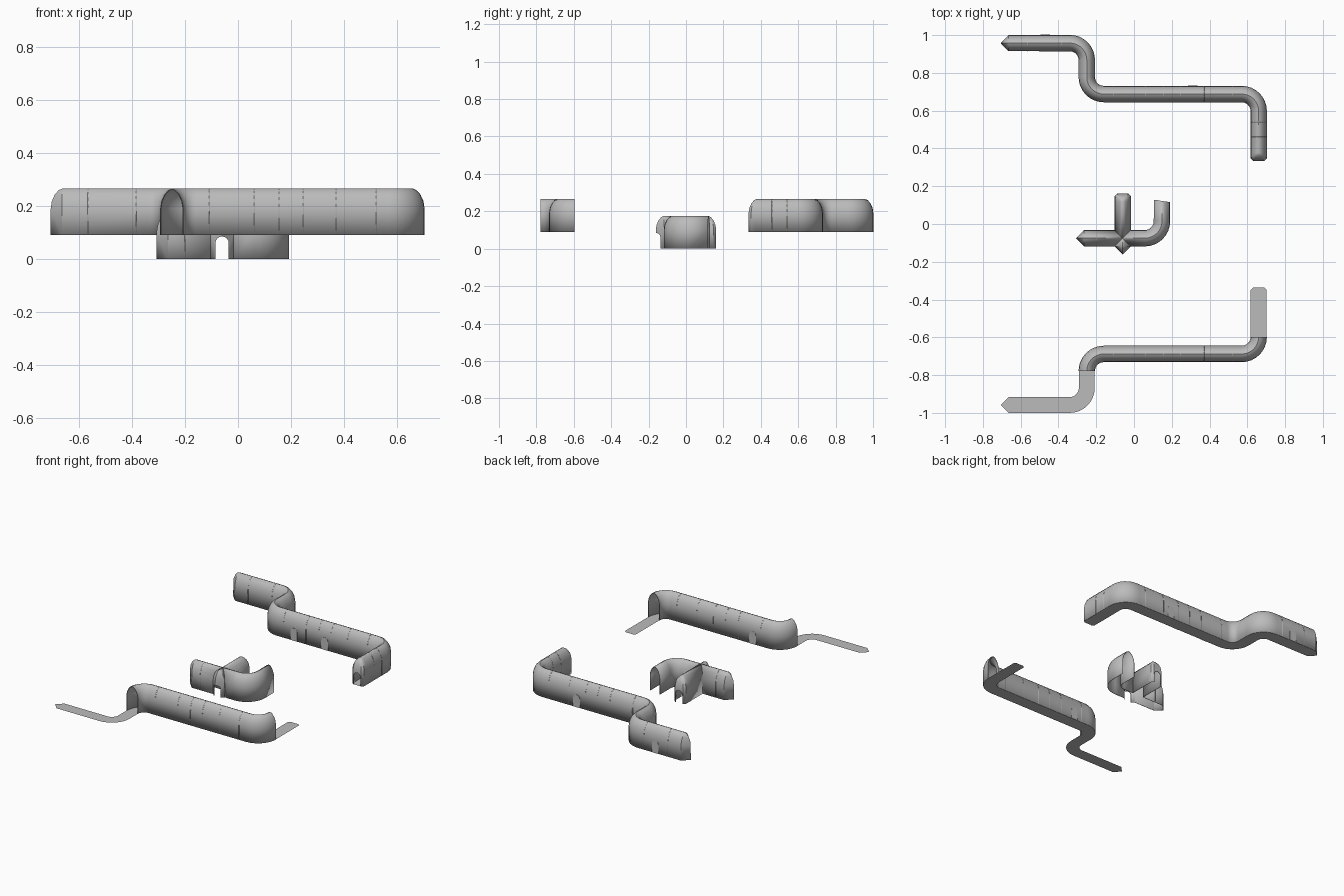
import bpy, bmesh, math
from mathutils import Vector

if "Cube" in bpy.data.objects:
    bpy.data.objects.remove(bpy.data.objects["Cube"], do_unlink=True)

grey = bpy.data.materials.new("plain grey")
grey.use_nodes = True
colour = (0.5, 0.5, 0.5, 1)
grey.diffuse_color = colour
grey.node_tree.nodes["Principled BSDF"].inputs["Base Color"].default_value = colour

W, DECK, BEND = 0.042, 0.09, 0.09
# Half cross-section of a corridor: distance from the axis, height
ARCH = [(W, 0), (W, 0.1), (0.038, 0.127), (0.027, 0.152), (0.013, 0.168), (0, 0.174)]
FLAT = [(W, 0), (0, 0)]
# End caps in plan, as (side, forward) multiples of the half width
POINT = [(0, 1)]
SQUARE = [(1, 0.7), (0.7, 1), (-0.7, 1), (-1, 0.7)]


def finish(bm, name, smooth=True):
    bmesh.ops.remove_doubles(bm, verts=bm.verts, dist=0.0002)
    bmesh.ops.recalc_face_normals(bm, faces=bm.faces)
    mesh = bpy.data.meshes.new(name)
    bm.to_mesh(mesh)
    bm.free()
    mesh.materials.append(grey)
    ob = bpy.data.objects.new(name, mesh)
    bpy.context.collection.objects.link(ob)
    bpy.ops.object.select_all(action='DESELECT')
    ob.select_set(True)
    bpy.context.view_layer.objects.active = ob
    if smooth:
        bpy.ops.object.shade_smooth_by_angle(angle=math.radians(35))
    return ob


def rounded(corners, steps=8):
    """Path through the corners with circular bends, as (point, heading)."""
    pts = [Vector(c) for c in corners]
    path = [(pts[0], (pts[1] - pts[0]).normalized())]
    for a, b, c in zip(pts, pts[1:], pts[2:]):
        d, e = (b - a).normalized(), (c - b).normalized()
        centre = b - d * BEND + e * BEND
        for i in range(steps + 1):
            t = i / steps * math.pi / 2
            path.append((centre + BEND * (d * math.sin(t) - e * math.cos(t)),
                         d * math.cos(t) + e * math.sin(t)))
    path.append((pts[-1], (pts[-1] - pts[-2]).normalized()))
    return path


def sweep(name, path, z, profile=ARCH, start=None, end=None, groin=False, thick=0.003):
    """Sweep the profile along the path, with optional caps at the ends."""
    bm = bmesh.new()

    def column(p, h, side, ahead, mitre=0):
        n = Vector((-h.y, h.x))
        out = []
        for r, k in profile:
            q = p + n * r * side + h * r * (ahead + mitre)
            out.append(bm.verts.new((q.x, q.y, z + k)))
        return out

    def skin(a, b):
        for i in range(len(a) - 1):
            bm.faces.new((a[i], a[i + 1], b[i + 1], b[i]))

    for side in (1, -1):
        cols = [column(p, h, side, 0, 1 if groin and i == 0 else 0)
                for i, (p, h) in enumerate(path)]
        for a, b in zip(cols, cols[1:]):
            skin(a, b)
    for cap, (p, h), sign in ((start, path[0], -1), (end, path[-1], 1)):
        if cap:
            cols = [column(p, h * sign, s, f) for s, f in [(1, 0)] + cap + [(-1, 0)]]
            for a, b in zip(cols, cols[1:]):
                skin(a, b)
    bmesh.ops.dissolve_degenerate(bm, edges=bm.edges, dist=0.00005)
    ob = finish(bm, name)
    if thick:
        m = ob.modifiers.new("wall", 'SOLIDIFY')
        m.thickness, m.offset = thick, 0
        bpy.ops.object.modifier_apply(modifier=m.name)
    return ob


def arch_block(name, x, y, z, depth, width=0.05, height=0.085):
    """Round-topped door shape facing along y."""
    r = width / 2
    outline = [(-r, 0), (r, 0)]
    outline += [(r * math.cos(t * math.pi / 8), height - r + r * math.sin(t * math.pi / 8))
                for t in range(9)]
    bm = bmesh.new()
    face = bm.faces.new([bm.verts.new((x + a, y - depth / 2, z + b)) for a, b in outline])
    new = bmesh.ops.extrude_face_region(bm, geom=[face])
    verts = [v for v in new["geom"] if isinstance(v, bmesh.types.BMVert)]
    bmesh.ops.translate(bm, verts=verts, vec=(0, depth, 0))
    return finish(bm, name, smooth=False)


def cut_doorway(ob, x, y, z):
    cutter = arch_block("doorway_cutter", x, y, z - 0.01, 0.07, height=0.095)
    cutter.hide_render = True
    m = ob.modifiers.new("doorway", 'BOOLEAN')
    m.operation, m.object, m.solver = 'DIFFERENCE', cutter, 'EXACT'
    bpy.context.view_layer.objects.active = ob
    bpy.ops.object.modifier_apply(modifier=m.name)
    bpy.data.objects.remove(cutter, do_unlink=True)


def rib(name, x, y, heading, z):
    """Thin raised seam over the corridor."""
    h = Vector(heading)
    p = Vector((x, y))
    proud = [(r * 1.03, k * 1.006) for r, k in ARCH]
    sweep(name, [(p - h * 0.002, h), (p + h * 0.002, h)], z, proud, thick=0.001)


# Long corridors: the rear one is complete, the front one has an exposed floor
route = [(-0.663, 0.958), (-0.25, 0.958), (-0.25, 0.688), (0.66, 0.688), (0.66, 0.378)]
rear = sweep("rear_corridor", rounded(route), DECK, start=POINT, end=SQUARE)
cut_doorway(rear, 0.66, 0.34, DECK)
sweep("rear_floor", rounded(route), DECK, FLAT, POINT, SQUARE, thick=0)
mirrored = [(x, -y) for x, y in route]
sweep("front_floor", rounded(mirrored), DECK, FLAT, POINT, SQUARE, thick=0)
covered = [(-0.25, -0.779)] + mirrored[2:4] + [(0.66, -0.597)]
sweep("front_corridor", rounded(covered), DECK)

# Central junction: four arms meeting at a groin
hub = Vector((-0.06, -0.075))


def straight(h, length):
    h = Vector(h)
    return [(hub, h), (hub + h * length, h)]


sweep("junction_west_arm", straight((-1, 0), 0.204), 0, end=POINT, groin=True)
south = sweep("junction_south_arm", straight((0, -1), 0.043), 0, end=POINT, groin=True)
cut_doorway(south, hub.x, -0.15, 0)
north = sweep("junction_north_arm", straight((0, 1), 0.193), 0, end=SQUARE, groin=True)
cut_doorway(north, hub.x, 0.16, 0)
bend = rounded([hub, (0.148, -0.075), (0.148, 0.122)])
bend[-1] = (bend[-1][0], Vector((0.15, 0.99)).normalized())
sweep("junction_bent_arm", bend, 0, groin=True)

# Panel seams
for i, x in enumerate((-0.11, 0.06, 0.155, 0.245, 0.37, 0.52)):
    rib(f"rear_seam_{i}", x, 0.688, (1, 0), DECK)
    rib(f"front_seam_{i}", x, -0.688, (1, 0), DECK)
for i, x in enumerate((-0.565, -0.385)):
    rib(f"rear_west_seam_{i}", x, 0.958, (1, 0), DECK)
for i, y in enumerate((0.46, 0.54)):
    rib(f"rear_east_seam_{i}", 0.66, y, (0, 1), DECK)
rib("junction_seam", -0.2, hub.y, (1, 0), 0)

# Side doors
doors = [(-0.03, 0.688 - W), (0.2, 0.688 - W), (0.31, 0.688 + W),
         (-0.47, 0.958 + W), (-0.05, W - 0.688)]
for i, (x, y) in enumerate(doors):
    arch_block(f"side_door_{i}", x, y, DECK, 0.006)
